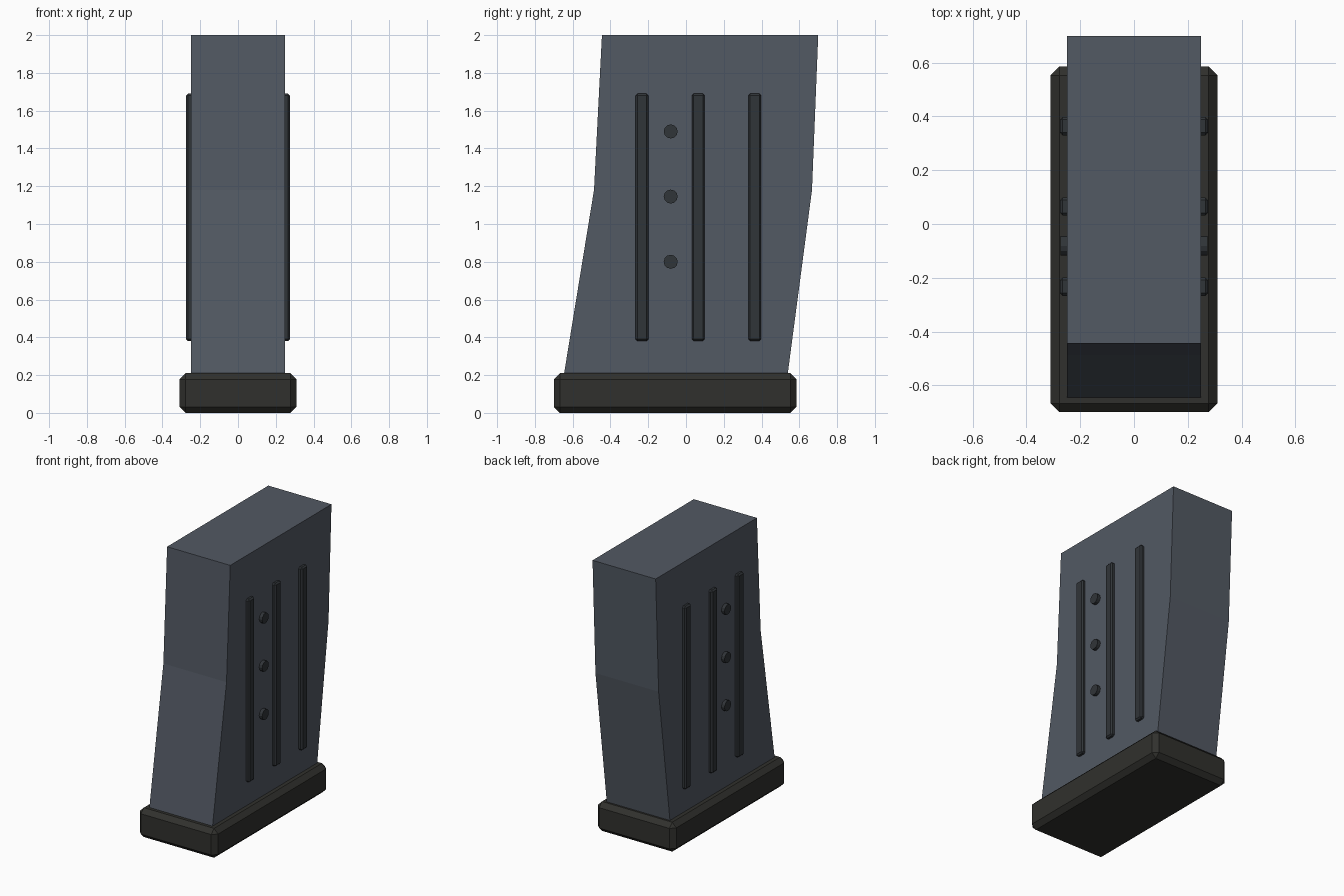
import bpy, bmesh, math
from mathutils import Matrix

if "Cube" in bpy.data.objects:
    bpy.data.objects.remove(bpy.data.objects["Cube"])


def material(name, rgb):
    m = bpy.data.materials.new(name)
    m.diffuse_color = (*rgb, 1)
    m.use_nodes = True
    m.node_tree.nodes["Principled BSDF"].inputs["Base Color"].default_value = m.diffuse_color
    return m


BODY = material("body_grey", (0.085, 0.10, 0.125))
RIB = material("rib_dark", (0.03, 0.035, 0.04))
BASE = material("base_dark", (0.03, 0.03, 0.026))


def finish(name, bm, mat, bevel=0):
    bmesh.ops.recalc_face_normals(bm, faces=bm.faces)
    mesh = bpy.data.meshes.new(name)
    bm.to_mesh(mesh)
    bm.free()
    mesh.materials.append(mat)
    ob = bpy.data.objects.new(name, mesh)
    bpy.context.collection.objects.link(ob)
    if bevel:
        mod = ob.modifiers.new("chamfer", 'BEVEL')
        mod.width = bevel
        mod.segments = 1
    return ob


def box(name, lo, hi, mat, bevel):
    bm = bmesh.new()
    bmesh.ops.create_cube(bm, size=1)
    for v in bm.verts:
        v.co = [(a + b) / 2 + c * (b - a) for a, b, c in zip(lo, hi, v.co)]
    return finish(name, bm, mat, bevel)


# bent body: side profile extruded across x
profile = [(-0.65, 0.18), (0.535, 0.18), (0.667, 1.18), (0.70, 2.0),
           (-0.445, 2.0), (-0.487, 1.18)]
bm = bmesh.new()
face = bm.faces.new([bm.verts.new((-0.25, y, z)) for y, z in profile])
ext = bmesh.ops.extrude_face_region(bm, geom=[face], use_keep_orig=True)
for g in ext["geom"]:
    if isinstance(g, bmesh.types.BMVert):
        g.co.x = 0.25
finish("magazine_body", bm, BODY)

# chamfered base plate
box("base_plate", (-0.31, -0.70, 0), (0.31, 0.585, 0.21), BASE, 0.032)

# raised ribs and round studs on both sides
for side, s in (("left", -1), ("right", 1)):
    xs = sorted((s * 0.225, s * 0.275))
    for i, y in enumerate((-0.233, 0.065, 0.364)):
        box(f"{side}_rib_{i + 1}", (xs[0], y - 0.034, 0.38),
            (xs[1], y + 0.034, 1.69), RIB, 0.01)
    for i, z in enumerate((0.80, 1.145, 1.49)):
        bm = bmesh.new()
        bmesh.ops.create_cone(
            bm, cap_ends=True, segments=12, radius1=0.037, radius2=0.037, depth=0.05,
            matrix=Matrix.Translation((s * 0.249, -0.081, z))
            @ Matrix.Rotation(math.pi / 2, 4, 'Y'))
        finish(f"{side}_stud_{i + 1}", bm, RIB)
